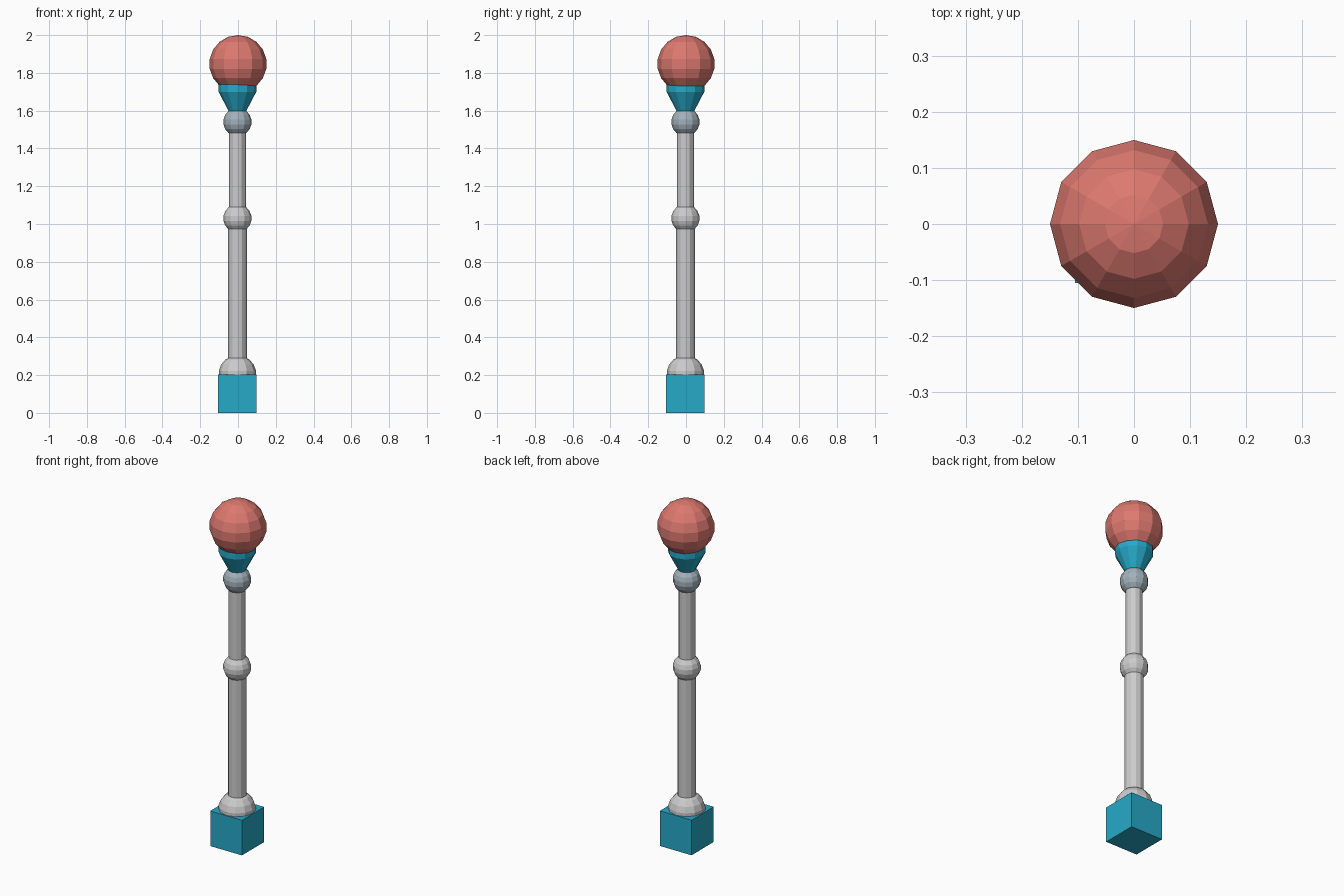
import bpy
import bmesh
from mathutils import Matrix, Vector
from math import sin, cos, pi

if "Cube" in bpy.data.objects:
    bpy.data.objects.remove(bpy.data.objects["Cube"])

OFF = -0.003  # the shaft assembly sits a hair off the ball's axis
SIDES = 12


def material(name, rgb):
    m = bpy.data.materials.new(name)
    m.diffuse_color = (*rgb, 1)
    m.use_nodes = True
    m.node_tree.nodes["Principled BSDF"].inputs["Base Color"].default_value = m.diffuse_color
    return m


def finish(name, bm, mat=None):
    bmesh.ops.recalc_face_normals(bm, faces=bm.faces[:])
    mesh = bpy.data.meshes.new(name)
    bm.to_mesh(mesh)
    bm.free()
    if mat:
        mesh.materials.append(mat)
    obj = bpy.data.objects.new(name, mesh)
    bpy.context.collection.objects.link(obj)
    return obj


def ball(name, z, radius, offset=OFF, mat=None):
    bm = bmesh.new()
    bmesh.ops.create_uvsphere(bm, u_segments=SIDES, v_segments=9, radius=radius,
                              matrix=Matrix.Translation((offset, offset, z)))
    return finish(name, bm, mat)


def turned(name, profile, mat=None):
    """Capped, faceted solid of revolution from (radius, z) points."""
    bm = bmesh.new()
    rings = [[bm.verts.new(Vector((OFF + r * cos(2 * pi * i / SIDES),
                                   OFF + r * sin(2 * pi * i / SIDES), z)))
              for i in range(SIDES)] for r, z in profile]
    for a, b in zip(rings, rings[1:]):
        for i in range(SIDES):
            j = (i + 1) % SIDES
            bm.faces.new((a[i], a[j], b[j], b[i]))
    bm.faces.new(rings[0])
    bm.faces.new(rings[-1])
    return finish(name, bm, mat)


teal = material("teal", (0.02, 0.40, 0.58))
red = material("red", (0.72, 0.19, 0.16))
blue_grey = material("blue_grey", (0.36, 0.44, 0.49))

# Square foot
bm = bmesh.new()
bmesh.ops.create_cube(bm, size=1, matrix=Matrix.Translation((OFF, OFF, 0.102))
                      @ Matrix.Scale(0.204, 4))
finish("foot_block", bm, teal)

# Shaft and its joints
ball("base_joint", 0.205, 0.1)
turned("lower_shaft", [(0.05, 0.22), (0.05, 1.02)])
ball("middle_joint", 1.03, 0.075)
turned("upper_shaft", [(0.045, 1.04), (0.045, 1.53)])
ball("upper_joint", 1.54, 0.075, mat=blue_grey)

# Flared cup and the ball it holds
turned("cup", [(0.045, 1.595), (0.1, 1.70), (0.1, 1.75)], teal)
ball("top_ball", 1.848, 0.152, 0, red)
